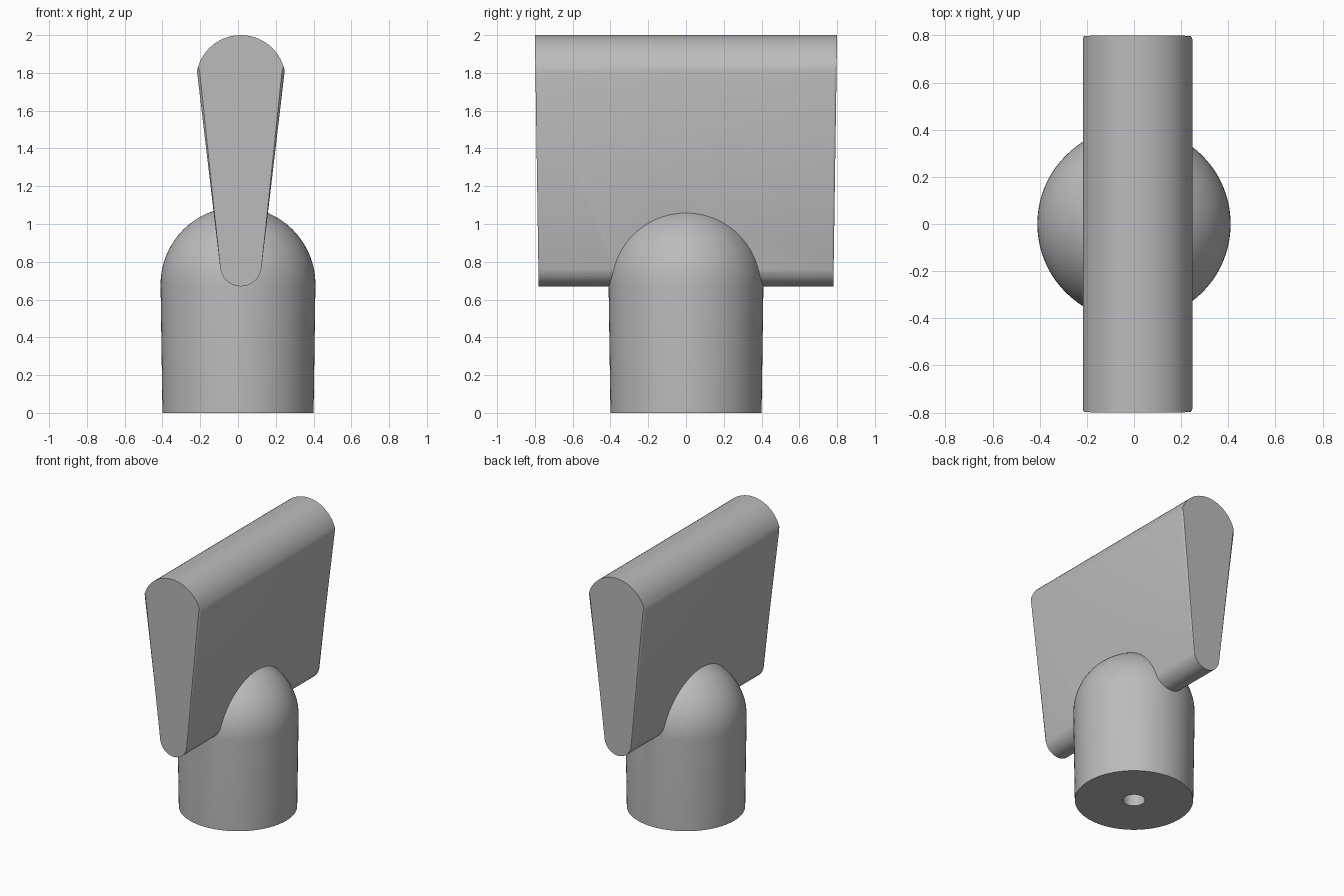
import bpy, bmesh
from math import sin, cos, pi, asin, radians

cube = bpy.data.objects.get("Cube")
if cube:
    bpy.data.objects.remove(cube, do_unlink=True)

grey = bpy.data.materials.new("plain_grey")
grey.use_nodes = True
grey.diffuse_color = (0.5, 0.5, 0.5, 1)
grey.node_tree.nodes["Principled BSDF"].inputs["Base Color"].default_value = (0.5, 0.5, 0.5, 1)


def make_object(name, bm):
    bmesh.ops.recalc_face_normals(bm, faces=bm.faces)
    mesh = bpy.data.meshes.new(name)
    bm.to_mesh(mesh)
    bm.free()
    mesh.materials.append(grey)
    obj = bpy.data.objects.new(name, mesh)
    bpy.context.collection.objects.link(obj)
    return obj


def arc(cx, cz, r, start, end, steps):
    angles = [start + (end - start) * i / steps for i in range(steps + 1)]
    return [(cx + r * cos(a), cz + r * sin(a)) for a in angles]


# Domed pedestal with a blind hole in its base, turned around z
def build_pedestal():
    profile = [(0, 0.55), (0.075, 0.55), (0.075, 0), (0.40, 0)]
    profile += arc(0, 0.68, 0.41, 0, pi / 2, 20)
    profile[-1] = (0, 1.09)
    bm = bmesh.new()
    verts = [bm.verts.new((r, 0, z)) for r, z in profile]
    edges = [bm.edges.new(pair) for pair in zip(verts, verts[1:])]
    bmesh.ops.spin(bm, geom=verts + edges, axis=(0, 0, 1), cent=(0, 0, 0),
                   angle=2 * pi, steps=80)
    bmesh.ops.remove_doubles(bm, verts=bm.verts, dist=0.0005)
    return make_object("domed_pedestal", bm)


# Wedge fin with rounded top and bottom, slightly drafted ends
def build_fin():
    top_r, low_r, cx = 0.237, 0.11, 0.015
    top_a = asin(0.2)
    low_a = asin(0.18)
    outline = arc(cx, 2 - top_r, top_r, top_a, pi - top_a, 28)
    outline += arc(cx, 0.67 + low_r, low_r, pi + low_a, 2 * pi - low_a, 20)
    bm = bmesh.new()
    ends = []
    for side in (-1, 1):
        loop = [bm.verts.new((x, side * (0.80 - 0.015 * (2 - z)), z)) for x, z in outline]
        ends.append(loop)
    caps = [bm.faces.new(loop) for loop in ends]
    n = len(outline)
    for i in range(n):
        j = (i + 1) % n
        bm.faces.new((ends[0][i], ends[0][j], ends[1][j], ends[1][i]))
    rims = [e for cap in caps for e in cap.edges]
    bmesh.ops.bevel(bm, geom=rims, offset=0.014, segments=3, profile=0.5, affect='EDGES')
    return make_object("wedge_fin", bm)


# Fuse both parts into one clean solid
pedestal = build_pedestal()
fin = build_fin()
bpy.ops.object.select_all(action='DESELECT')
bpy.context.view_layer.objects.active = pedestal
pedestal.select_set(True)
union = pedestal.modifiers.new("fuse_fin", 'BOOLEAN')
union.operation = 'UNION'
union.solver = 'EXACT'
union.object = fin
bpy.ops.object.modifier_apply(modifier=union.name)
bpy.data.objects.remove(fin, do_unlink=True)
pedestal.name = "pedestal_with_fin"
bpy.ops.object.shade_smooth_by_angle(angle=radians(20))
